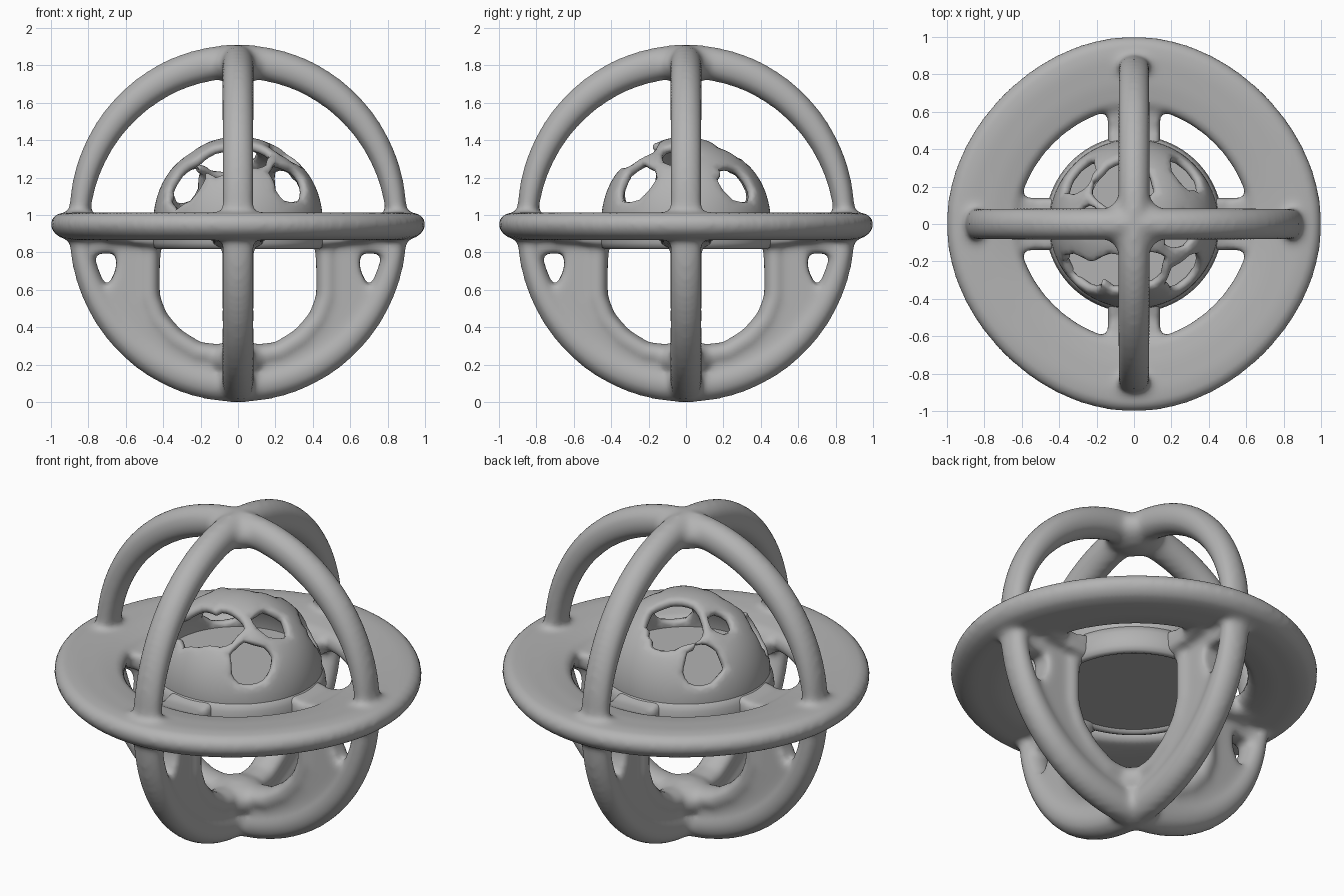
import bpy, bmesh, math
from math import sin, cos, pi
from mathutils import Vector, Matrix

old = bpy.data.objects.get("Cube")
if old:
    bpy.data.objects.remove(old, do_unlink=True)

# One plain clay grey
grey = bpy.data.materials.new("clay_grey")
grey.use_nodes = True
COLOUR = (0.45, 0.45, 0.45, 1)
grey.diffuse_color = COLOUR
grey.node_tree.nodes["Principled BSDF"].inputs["Base Color"].default_value = COLOUR

MID = 0.955          # height of the ring plane
DOME_R = 0.455


def turn(quarter):
    return Matrix.Rotation(quarter * pi / 2, 4, 'Z')


def skin(bm, loops, closed):
    """Bridge equal loops of points, capping the ends of an open run."""
    rows = [[bm.verts.new(p) for p in loop] for loop in loops]
    n, m = len(rows), len(rows[0])
    for i in range(n if closed else n - 1):
        a, b = rows[i], rows[(i + 1) % n]
        for j in range(m):
            bm.faces.new((a[j], a[(j + 1) % m], b[(j + 1) % m], b[j]))
    if not closed:
        bm.faces.new(rows[0][::-1])
        bm.faces.new(rows[-1])


def sweep(bm, path, depths, wide, quarter, closed=False, sides=14):
    """Sweep an ellipse of varying depth along a path drawn in the x-z plane."""
    pts = [Vector((x, 0, z)) for x, z in path]
    n, loops = len(pts), []
    for i, (p, deep) in enumerate(zip(pts, depths)):
        a = pts[i - 1] if closed or i else p
        b = pts[(i + 1) % n] if closed or i < n - 1 else p
        t = (b - a).normalized()
        side = Vector((-t.z, 0, t.x))
        loops.append([turn(quarter) @ (p + side * deep * cos(k * 2 * pi / sides)
                      + Vector((0, wide * sin(k * 2 * pi / sides), 0)))
                      for k in range(sides)])
    skin(bm, loops, closed)


def plate(bm, outline, half, quarter):
    """Thick flat plate from an x-z outline."""
    skin(bm, [[turn(quarter) @ Vector((x, y, z)) for x, z in outline]
              for y in (-half, half)], False)


def lathe(bm, profile, pinch=0.0, steps=72):
    """Turn a profile about z; pinch draws in the diagonals."""
    loops = []
    for i in range(steps):
        a = 2 * pi * i / steps
        k = 1 - pinch * sin(2 * a) ** 2
        loops.append([(k * r * cos(a), k * r * sin(a), z) for r, z in profile])
    skin(bm, loops, True)


def ball(bm, centre, size):
    bmesh.ops.create_uvsphere(bm, u_segments=20, v_segments=12, radius=1,
                              matrix=Matrix.Translation(centre) @ Matrix.Diagonal((*size, 1)))


def finish(bm, name, modifiers):
    bmesh.ops.recalc_face_normals(bm, faces=bm.faces)
    mesh = bpy.data.meshes.new(name)
    bm.to_mesh(mesh)
    bm.free()
    mesh.materials.append(grey)
    mesh.polygons.foreach_set("use_smooth", [True] * len(mesh.polygons))
    obj = bpy.data.objects.new(name, mesh)
    bpy.context.collection.objects.link(obj)
    for kind, settings in modifiers:
        mod = obj.modifiers.new(kind.title(), kind)
        for key, value in settings.items():
            setattr(mod, key, value)
    return obj


# Frame: flat ring, hoops, lower webs and spokes, melted into one body
bm = bmesh.new()
lathe(bm, [(0.615, 0.93), (0.635, 0.885), (0.75, 0.865), (0.9, 0.865), (0.965, 0.885),
           (1.0, 0.925), (1.005, 0.965), (0.975, 1.005), (0.9, 1.015), (0.75, 1.005),
           (0.635, 0.985)], pinch=0.02)

# Two upright hoops, slim at the ring and deep where they cross
hoop, depths = [], []
for i in range(72):
    a = 2 * pi * i / 72
    r = 0.848 + 0.017 * sin(a) ** 2
    hoop.append((r * cos(a), MID + r * sin(a)))
    depths.append(0.055 + 0.038 * abs(sin(a)))
for q in (0, 1):
    sweep(bm, hoop, depths, 0.087, q, closed=True)
ball(bm, (0, 0, 1.8), (0.16, 0.16, 0.1))
ball(bm, (0, 0, 0.23), (0.16, 0.16, 0.1))

# Four lower webs with a rounded inner edge, notched under the ring
inner = [(0.47, 0.9), (0.475, 0.74), (0.475, 0.56), (0.43, 0.44), (0.34, 0.34),
         (0.22, 0.265), (0.1, 0.25), (0, 0.25)]
arc = [(0.84 * cos(a), MID - 0.84 * sin(a)) for a in (0.45 + 0.1 * k for k in range(12))]
notch = [(0.65, 0.9), (0.65, 0.72), (0.69, 0.62)]
for q in range(4):
    plate(bm, notch + arc + inner[::-1], 0.065, q)
    sweep(bm, inner, [0.06] * len(inner), 0.09, q)
    # Dipped spoke from the ring to the dome, and a gusset at the hoop
    plate(bm, [(0.4, 0.83), (0.7, 0.86), (0.7, 0.99), (0.6, 0.96), (0.5, 0.95), (0.4, 0.98)],
          0.14, q)
    plate(bm, [(0.55, 0.8), (0.82, 0.79), (0.84, 0.9), (0.55, 0.9)], 0.06, q)
finish(bm, "ring_and_hoop_frame", [
    ("REMESH", dict(mode='VOXEL', voxel_size=0.018, use_smooth_shade=True)),
    ("SMOOTH", dict(factor=0.5, iterations=12))])

# Dome: ragged shell with irregular openings
bm = bmesh.new()
bmesh.ops.create_icosphere(bm, subdivisions=4, radius=DOME_R)
openings = [((-0.3, -0.28, 0.2), 0.12), ((0.29, -0.28, 0.23), 0.11),
            ((0.28, 0.26, 0.2), 0.10), ((-0.3, 0.28, 0.2), 0.11),
            ((-0.07, 0.22, 0.38), 0.15), ((0.05, -0.25, 0.34), 0.11),
            ((-0.1, -0.25, 0.34), 0.11), ((0.24, -0.06, 0.36), 0.09),
            ((-0.25, 0.03, 0.36), 0.06)]


def opened(p):
    wobble = 1 + 0.15 * sin(17 * p.x + 3) * cos(19 * p.y)
    return any((p - Vector(c).normalized() * DOME_R).length < r * wobble for c, r in openings)


doomed = [f for f in bm.faces
          if f.calc_center_median().z < -0.1 or opened(f.calc_center_median())]
bmesh.ops.delete(bm, geom=doomed, context='FACES')
bmesh.ops.smooth_vert(bm, verts=[v for v in bm.verts if v.is_boundary], factor=0.5,
                      use_axis_x=True, use_axis_y=True, use_axis_z=True)
bmesh.ops.translate(bm, verts=bm.verts, vec=(0, 0, 0.965))
finish(bm, "dome_shell", [
    ("SOLIDIFY", dict(thickness=0.05, offset=-1)),
    ("SUBSURF", dict(levels=1, render_levels=1))])

# Collar and floor closing the underside of the dome
bm = bmesh.new()
lathe(bm, [(0.4, 0.86), (0.42, 0.815), (0.465, 0.815), (0.48, 0.88), (0.46, 0.99), (0.4, 0.99)])
finish(bm, "dome_collar", [("SUBSURF", dict(levels=1, render_levels=1))])

bm = bmesh.new()
bmesh.ops.create_cone(bm, cap_ends=True, segments=48, radius1=0.44, radius2=0.41, depth=0.2,
                      matrix=Matrix.Translation((0, 0, 0.935)))
floor = finish(bm, "dome_floor", [])
bpy.context.view_layer.objects.active = floor
floor.select_set(True)
bpy.ops.object.shade_smooth_by_angle(angle=math.radians(40))
